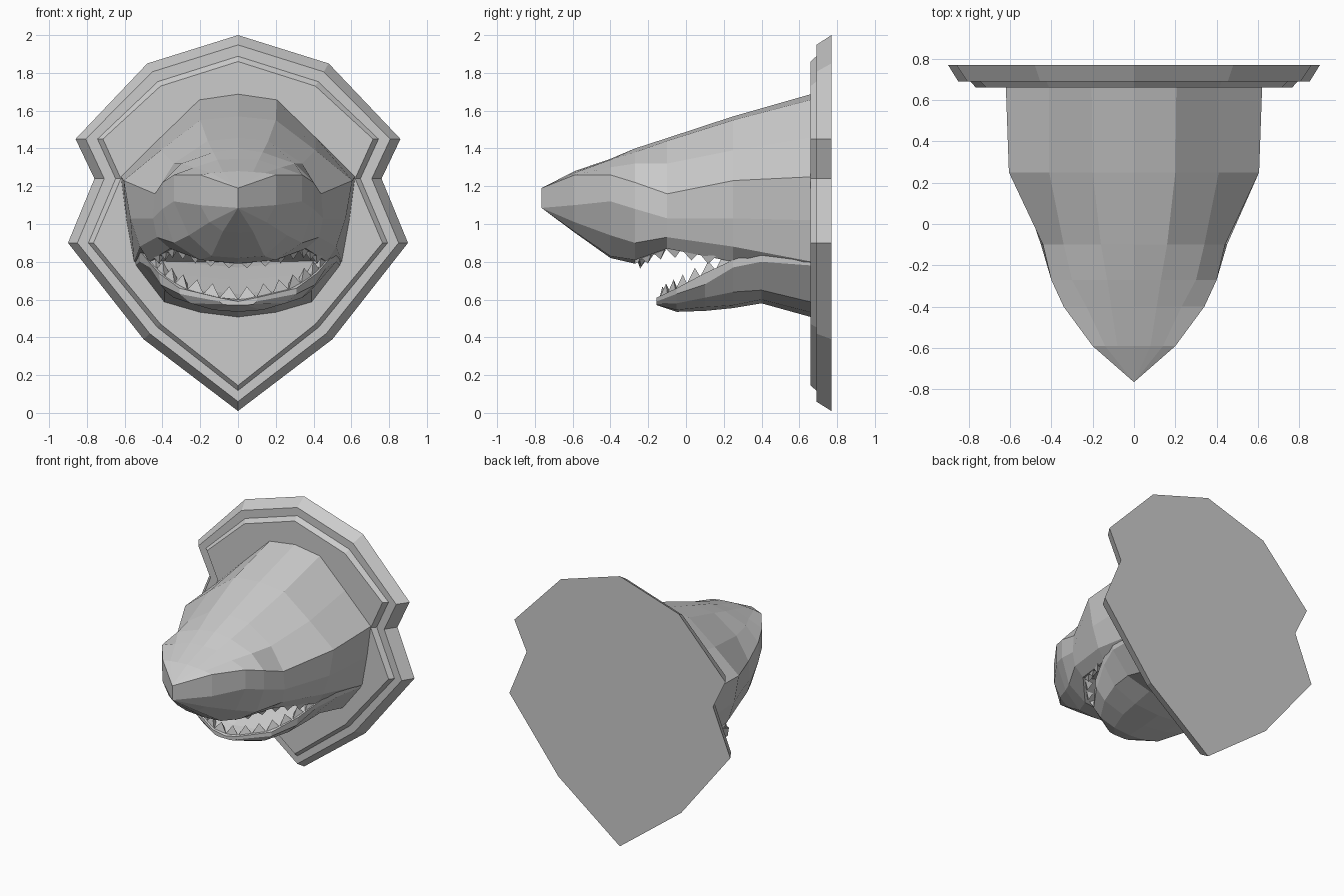
import bpy
import bmesh
from mathutils import Vector

cube = bpy.data.objects.get("Cube")
if cube:
    bpy.data.objects.remove(cube, do_unlink=True)

# One plain material shared by every part
grey = bpy.data.materials.new("plain grey")
grey.use_nodes = True
grey_value = (0.6, 0.6, 0.6, 1.0)
grey.diffuse_color = grey_value
grey.node_tree.nodes["Principled BSDF"].inputs["Base Color"].default_value = grey_value


def finish(name, bm):
    """Clean the mesh, face normals outward and link it as an object."""
    bmesh.ops.remove_doubles(bm, verts=bm.verts[:], dist=0.0005)
    bmesh.ops.dissolve_degenerate(bm, edges=bm.edges[:], dist=0.0005)
    bmesh.ops.recalc_face_normals(bm, faces=bm.faces[:])
    mesh = bpy.data.meshes.new(name)
    bm.to_mesh(mesh)
    bm.free()
    mesh.materials.append(grey)
    obj = bpy.data.objects.new(name, mesh)
    bpy.context.collection.objects.link(obj)
    return obj


def mirrored(half):
    """Close a half section by reflecting all but its two centre points."""
    return half + [Vector((-p.x, p.y, p.z)) for p in reversed(half[1:-1])]


def loft(name, sections):
    """Skin a list of closed sections and cap both ends."""
    bm = bmesh.new()
    rings = [[bm.verts.new(p) for p in section] for section in sections]
    for first, second in zip(rings, rings[1:]):
        count = len(first)
        for i in range(count):
            j = (i + 1) % count
            bm.faces.new((first[i], first[j], second[j], second[i]))
    bm.faces.new(rings[0])
    bm.faces.new(rings[-1])
    return finish(name, bm)


def body_section(y, top, pairs, bottom):
    """Half section at depth y, listed from top centre to bottom centre."""
    half = [Vector((0, y, top))]
    half += [Vector((x, y, z)) for x, z in pairs]
    half.append(Vector((0, y, bottom)))
    return mirrored(half)


# Shield plaque: outer and inner outlines, blended for each bevel step
outer = [(0, 2), (.48, 1.85), (.86, 1.45), (.76, 1.24), (.9, .9), (.5, .39), (0, .01)]
inner = [(0, 1.86), (.41, 1.73), (.715, 1.45), (.62, 1.24), (.765, .9), (.41, .47), (0, .145)]


def plaque_section(y, blend):
    half = [Vector((a, y, b)).lerp(Vector((c, y, d)), blend)
            for (a, b), (c, d) in zip(outer, inner)]
    return mirrored(half)


plaque_steps = [(.77, 0), (.69, .37), (.69, .8), (.66, 1)]
loft("wall_plaque", [plaque_section(y, blend) for y, blend in plaque_steps])

# Upper head: back, ridge, brow, cheek crease, side, jowl, lip and palate
head = [
    (.67, 1.69, [(.205, 1.66), (.41, 1.46), (.62, 1.25), (.59, 1.02), (.55, .8), (.42, .72)], .7),
    (.25, 1.57, [(.2, 1.55), (.41, 1.39), (.605, 1.23), (.57, 1.03), (.52, .88), (.47, .8)], .82),
    (-.1, 1.455, [(.16, 1.44), (.34, 1.32), (.44, 1.16), (.45, 1.03), (.43, .93), (.36, .87)], .95),
    (-.27, 1.4, [(.13, 1.38), (.3, 1.32), (.4, 1.22), (.4, 1.08), (.34, .9), (.2, .81)], .79),
    (-.4, 1.345, [(.11, 1.34), (.23, 1.3), (.34, 1.26), (.34, 1.12), (.26, .94), (.14, .83)], .82),
    (-.59, 1.28, [(.08, 1.275), (.14, 1.27), (.2, 1.26), (.2, 1.1), (.15, 1.01), (.08, .96)], .955),
    (-.765, 1.19, [(0, 1.19)] * 3 + [(0, 1.085)] * 3, 1.085),
]
loft("upper_head", [body_section(*row) for row in head])

# Lower jaw: mouth floor, rim, side, keel edge and underside
jaw = [
    (.67, .82, [(.55, .82), (.54, .78), (.39, .585), (.2, .53)], .505),
    (.4, .82, [(.52, .86), (.52, .8), (.39, .65), (.2, .6)], .58),
    (.25, .77, [(.48, .81), (.47, .77), (.38, .64), (.2, .57)], .555),
    (.1, .7, [(.42, .74), (.41, .68), (.34, .61), (.18, .56)], .54),
    (-.05, .63, [(.31, .66), (.31, .63), (.25, .58), (.13, .545)], .535),
    (-.155, .59, [(.1, .61), (.1, .59), (.08, .575), (.04, .57)], .57),
]
loft("lower_jaw", [body_section(*row) for row in jaw])


def along(path, fraction):
    """Point at a fraction of the way along a polyline."""
    lengths = [(b - a).length for a, b in zip(path, path[1:])]
    left = fraction * sum(lengths)
    for a, b, size in zip(path, path[1:], lengths):
        if left <= size:
            return a.lerp(b, left / size)
        left -= size
    return path[-1]


def tooth_row(name, path, count, height):
    """Three-sided teeth along a half lip, repeated on the other side."""
    bm = bmesh.new()
    path = [Vector(p) for p in path]
    for i in range(count):
        start = along(path, i / count)
        end = along(path, (i + 1) / count)
        middle = (start + end) / 2
        inward = Vector((-middle.x, .2 - middle.y, 0)).normalized()
        corners = (start, end, middle + inward * .05,
                   middle + inward * .015 + Vector((0, 0, height)))
        for side in (1, -1):
            a, b, c, tip = [bm.verts.new((p.x * side, p.y, p.z)) for p in corners]
            for face in ((a, b, c), (a, b, tip), (b, c, tip), (c, a, tip)):
                bm.faces.new(face)
    mesh_object = finish(name, bm)
    return mesh_object


# Teeth follow the edges of the mouth
upper_lip = [(0, -.26, .81), (.2, -.25, .83), (.355, -.09, .88), (.45, .16, .83)]
lower_lip = [(0, -.14, .6), (.1, -.14, .61), (.3, -.04, .66), (.41, .1, .735), (.47, .24, .79)]
tooth_row("upper_teeth", upper_lip, 7, -.05)
tooth_row("lower_teeth", lower_lip, 7, .065)
